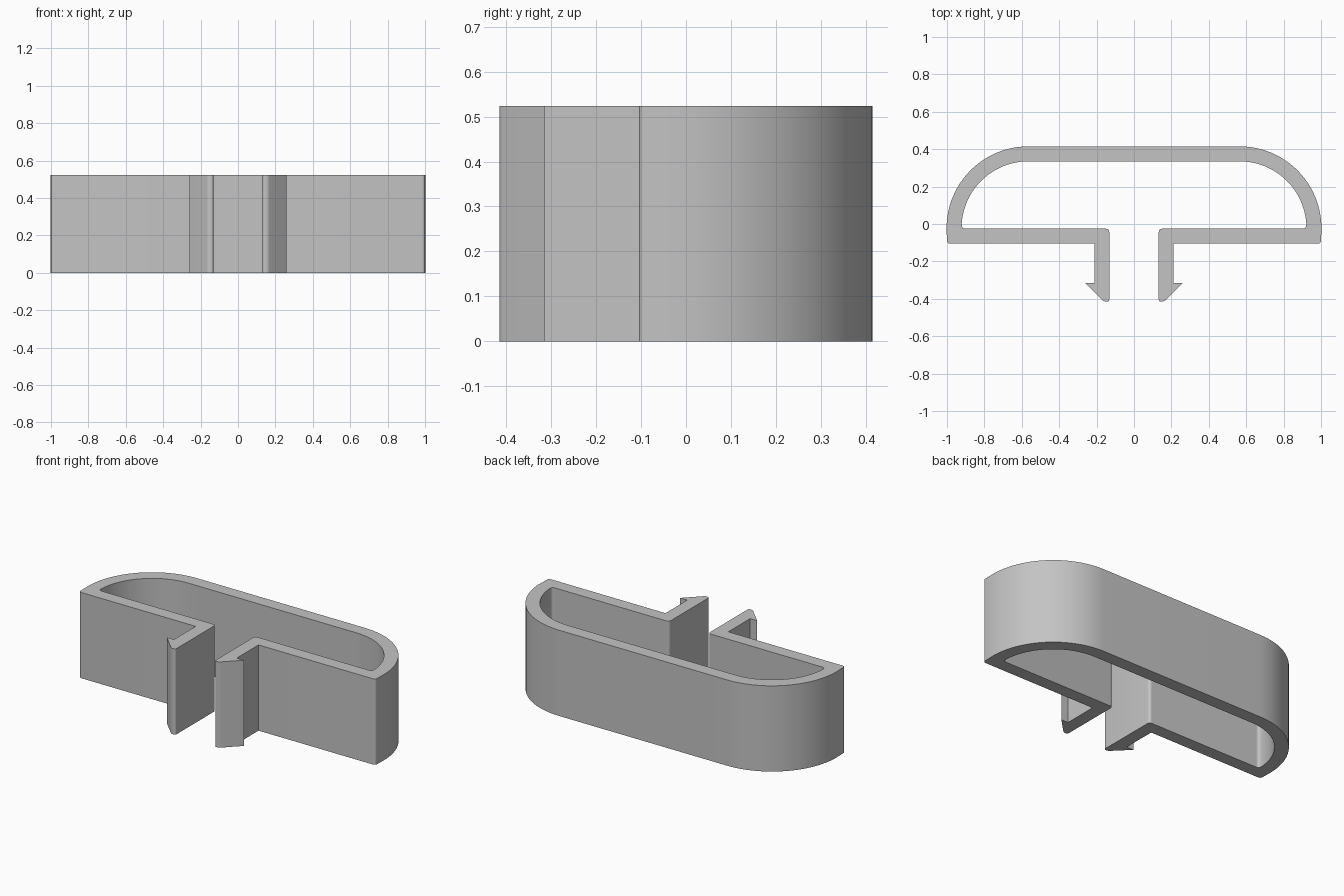
import bpy, bmesh, math
from mathutils import Vector

HEIGHT = 0.523
CENTRE = Vector((0.565, -0.022))   # centre of the rounded end

cube = bpy.data.objects.get("Cube")
if cube:
    bpy.data.objects.remove(cube, do_unlink=True)


def arc(radius, start, end, steps=24):
    """Points on the rounded end, angles in degrees."""
    angles = [math.radians(start + (end - start) * i / steps) for i in range(steps + 1)]
    return [CENTRE + radius * Vector((math.cos(a), math.sin(a))) for a in angles]


def rounded(corners, steps=5):
    """Turn (x, y, cut) corners into points; cut is the length rounded away."""
    points = []
    for i, (x, y, cut) in enumerate(corners):
        p = Vector((x, y))
        if not cut:
            points.append(p)
            continue
        before = Vector(corners[i - 1][:2])
        after = Vector(corners[(i + 1) % len(corners)][:2])
        a = p + (before - p).normalized() * cut
        b = p + (after - p).normalized() * cut
        for k in range(steps + 1):
            t = k / steps
            points.append(a * (1 - t) ** 2 + p * 2 * t * (1 - t) + b * t * t)
    return points


# Base bar, leg and barb of one half, between the outer and inner arcs
outer = arc(0.437, 90, 0)
inner = arc(0.357, 4, 90)
corners = [
    (*outer[-1], 0),
    (1.0, -0.105, 0.018),
    (0.212, -0.105, 0),
    (0.212, -0.315, 0),
    (0.26, -0.315, 0),
    (0.16, -0.415, 0.012),
    (0.132, -0.415, 0.013),
    (0.132, -0.025, 0.02),
    (0.92, -0.025, 0.018),
    (*inner[0], 0),
]
half = outer[:-1] + rounded(corners) + inner[1:]
profile = half + [Vector((-p.x, p.y)) for p in reversed(half)]

# Extrude the whole outline into one clip
bm = bmesh.new()
face = bm.faces.new([bm.verts.new((p.x, p.y, 0)) for p in profile])
result = bmesh.ops.extrude_face_region(bm, geom=[face], use_keep_orig=True)
top = [v for v in result["geom"] if isinstance(v, bmesh.types.BMVert)]
bmesh.ops.translate(bm, verts=top, vec=(0, 0, HEIGHT))
bmesh.ops.recalc_face_normals(bm, faces=bm.faces)
mesh = bpy.data.meshes.new("snap_clip")
bm.to_mesh(mesh)
bm.free()
clip = bpy.data.objects.new("snap_clip", mesh)
bpy.context.collection.objects.link(clip)

# Plain grey plastic
grey = bpy.data.materials.new("light_grey")
grey.use_nodes = True
colour = (0.55, 0.55, 0.55, 1)
grey.diffuse_color = colour
grey.node_tree.nodes["Principled BSDF"].inputs["Base Color"].default_value = colour
mesh.materials.append(grey)

# Smooth curves, sharp rims
bpy.ops.object.select_all(action="DESELECT")
clip.select_set(True)
bpy.context.view_layer.objects.active = clip
bpy.ops.object.shade_smooth_by_angle(angle=math.radians(30))
